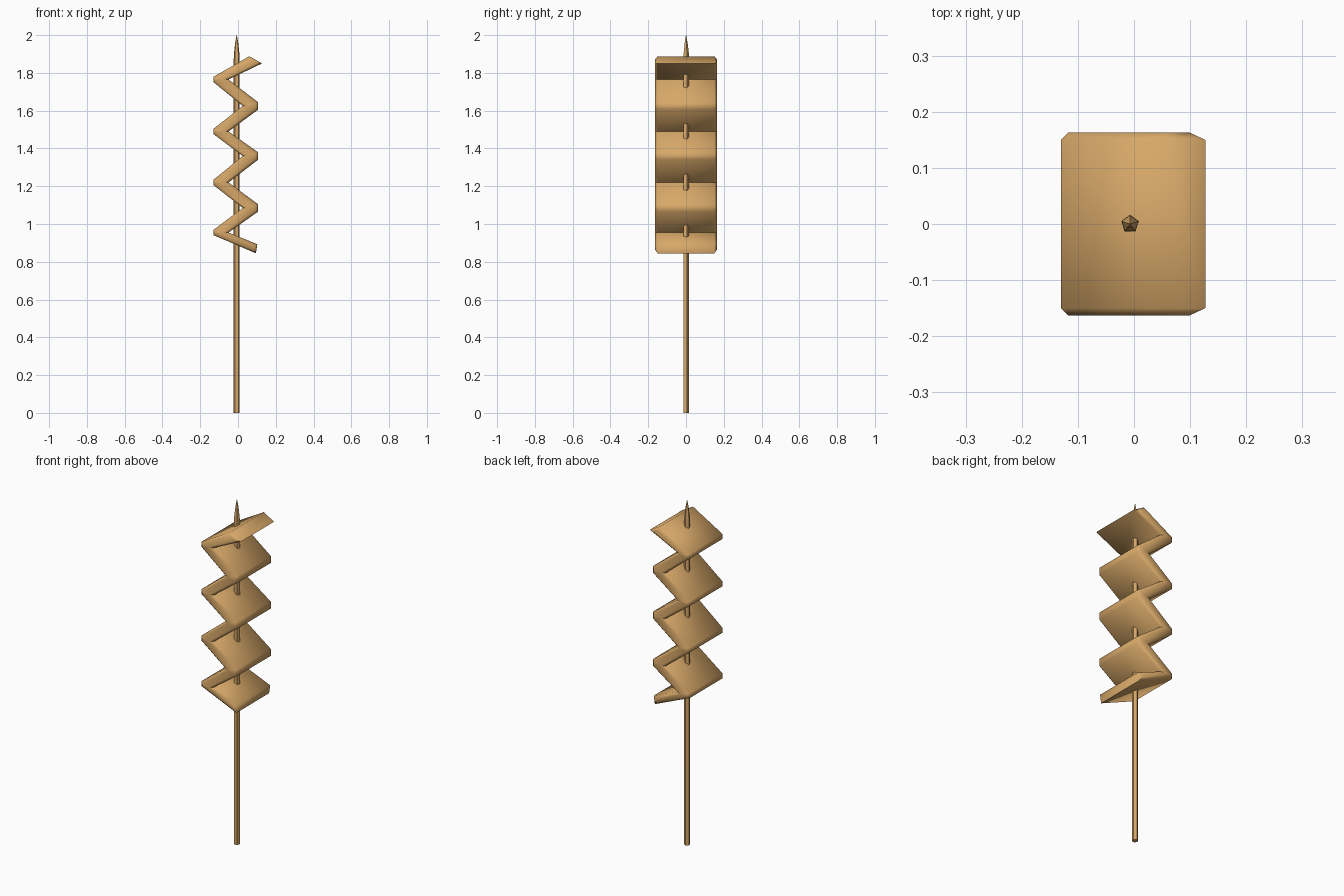
import bpy, bmesh, math

if "Cube" in bpy.data.objects:
    bpy.data.objects.remove(bpy.data.objects["Cube"])

tan = bpy.data.materials.new("golden_tan")
tan.diffuse_color = (0.68, 0.39, 0.14, 1)
tan.use_nodes = True
tan.node_tree.nodes["Principled BSDF"].inputs["Base Color"].default_value = tan.diffuse_color


def make_object(name, bm, angle):
    bmesh.ops.recalc_face_normals(bm, faces=bm.faces)
    mesh = bpy.data.meshes.new(name)
    bm.to_mesh(mesh)
    bm.free()
    mesh.materials.append(tan)
    ob = bpy.data.objects.new(name, mesh)
    bpy.context.collection.objects.link(ob)
    bpy.ops.object.select_all(action='DESELECT')
    ob.select_set(True)
    bpy.context.view_layer.objects.active = ob
    bpy.ops.object.shade_smooth_by_angle(angle=math.radians(angle))
    return ob


# Folded ribbon: zigzag side profile with clipped outer tips
left_z = [1.765, 1.49, 1.22, 0.955]
right_z = [1.625, 1.36, 1.085]
left_chain = [(0.06, 1.888)]
right_chain = [(0.127, 1.85)]
for i, z in enumerate(left_z):
    left_chain += [(-0.13, z + 0.014), (-0.13, z - 0.014)]
    right_chain.append((-0.05, z))
    if i < len(right_z):
        r = right_z[i]
        left_chain.append((0.025, r))
        right_chain += [(0.106, r + 0.02), (0.106, r - 0.02)]
left_chain.append((0.095, 0.845))
right_chain.append((0.102, 0.893))
profile = left_chain + right_chain[::-1]

HALF = 0.163
bm = bmesh.new()
front = bm.faces.new([bm.verts.new((x, -HALF, z)) for x, z in profile])
ext = bmesh.ops.extrude_face_region(bm, geom=[front], use_keep_orig=True)
for v in ext["geom"]:
    if isinstance(v, bmesh.types.BMVert):
        v.co.y = HALF
bmesh.ops.recalc_face_normals(bm, faces=bm.faces)
# Chamfer the front and back rims
rims = [e for e in bm.edges if abs(e.verts[0].co.y - e.verts[1].co.y) < 1e-5]
bmesh.ops.bevel(bm, geom=rims, offset=0.013, offset_type='OFFSET',
                segments=1, profile=0.5, affect='EDGES')
caps = [f for f in bm.faces if len(f.verts) > 8]
bmesh.ops.triangulate(bm, faces=caps)
make_object("folded_ribbon", bm, 60)

# Five-sided skewer with a sharpened tip
bm = bmesh.new()
rings = []
for z, r in [(0, 0.0165), (1.87, 0.0165), (1.90, 0.0155), (1.96, 0.0085), (2.0, 0.001)]:
    rings.append([bm.verts.new((-0.007 + r * math.cos(math.radians(90 + 72 * k)),
                                r * math.sin(math.radians(90 + 72 * k)), z))
                  for k in range(5)])
for a, b in zip(rings, rings[1:]):
    for k in range(5):
        n = (k + 1) % 5
        bm.faces.new((a[k], a[n], b[n], b[k]))
bm.faces.new(rings[0][::-1])
bm.faces.new(rings[-1])
make_object("skewer_stick", bm, 30)
